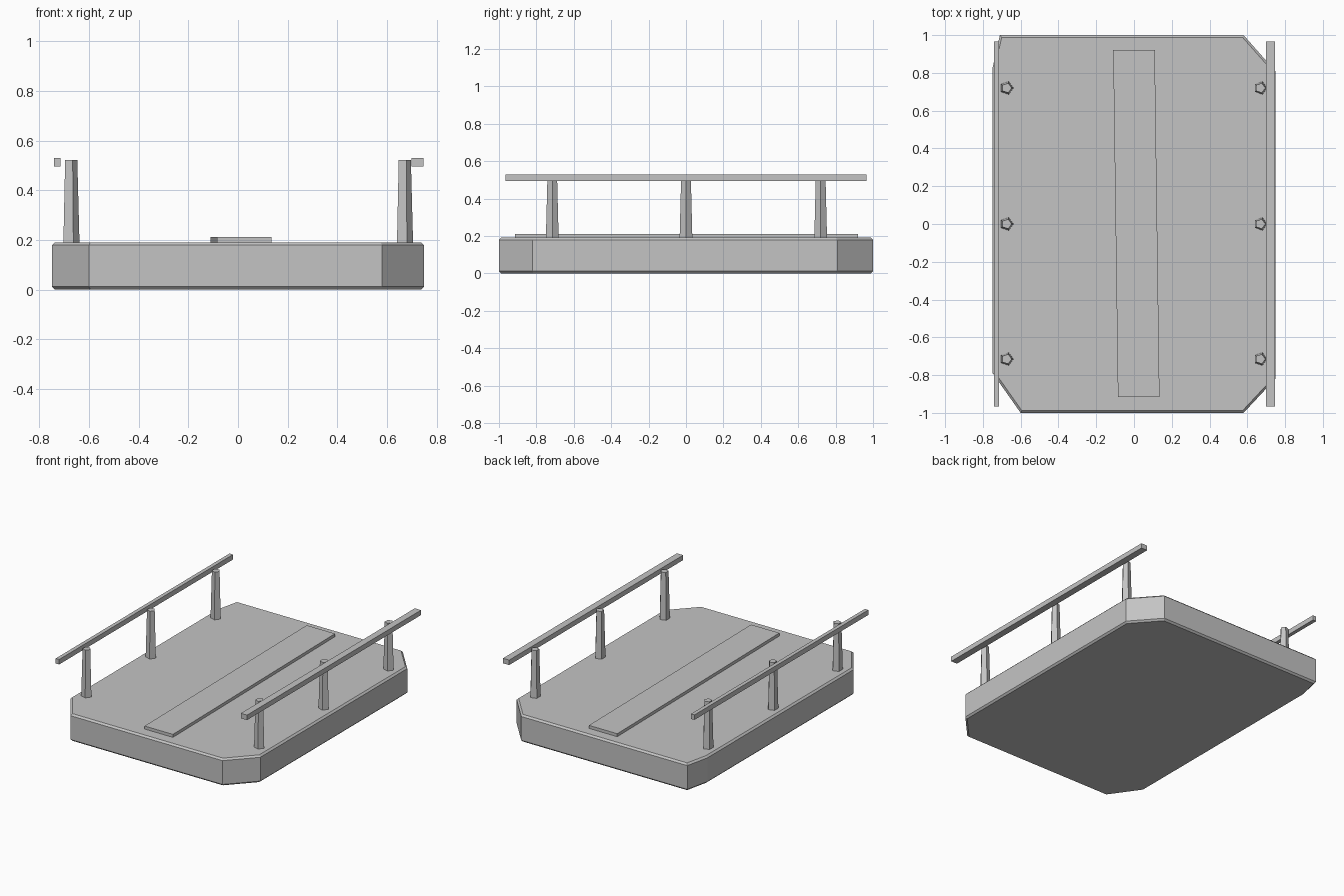
import bpy, bmesh, math

if "Cube" in bpy.data.objects:
    bpy.data.objects.remove(bpy.data.objects["Cube"])

grey = bpy.data.materials.new("plain_grey")
grey.diffuse_color = (0.55, 0.55, 0.55, 1)
grey.use_nodes = True
grey.node_tree.nodes["Principled BSDF"].inputs["Base Color"].default_value = grey.diffuse_color


def prism(name, outline, z0, z1, bevel=0):
    """Extrude a counter-clockwise outline from z0 to z1."""
    bm = bmesh.new()
    base = bm.faces.new([bm.verts.new((x, y, z0)) for x, y in outline])
    top = bmesh.ops.extrude_face_region(bm, geom=[base])["geom"]
    bmesh.ops.translate(bm, vec=(0, 0, z1 - z0),
                        verts=[v for v in top if isinstance(v, bmesh.types.BMVert)])
    bmesh.ops.recalc_face_normals(bm, faces=bm.faces)
    if bevel:
        edges = [e for e in bm.edges if abs(e.verts[0].co.z - e.verts[1].co.z) < 1e-4]
        bmesh.ops.bevel(bm, geom=edges, offset=bevel, segments=1, affect='EDGES')
    me = bpy.data.meshes.new(name)
    bm.to_mesh(me)
    bm.free()
    me.materials.append(grey)
    ob = bpy.data.objects.new(name, me)
    bpy.context.collection.objects.link(ob)
    return ob


def box(name, x0, x1, y0, y1, z0, z1):
    return prism(name, [(x0, y0), (x1, y0), (x1, y1), (x0, y1)], z0, z1)


# Deck slab with uneven cut corners
deck = [(-0.60, -1), (0.58, -1), (0.748, -0.82), (0.748, 0.81),
        (0.58, 1), (-0.71, 1), (-0.748, 0.83), (-0.748, -0.79)]
prism("deck", deck, 0.0, 0.191, 0.012)

# Raised centre plank, slightly skewed
prism("centre_plank", [(-0.085, -0.915), (0.135, -0.915), (0.11, 0.92), (-0.11, 0.92)],
      0.18, 0.212)

# Tapered five-sided posts
for side, x in (("left", -0.674), ("right", 0.669)):
    for place, y in (("front", -0.715), ("middle", 0), ("back", 0.72)):
        bpy.ops.mesh.primitive_cone_add(vertices=5, radius1=0.036, radius2=0.027,
                                        depth=0.34, location=(x, y, 0.352),
                                        rotation=(0, 0, math.radians(-90)))
        post = bpy.context.object
        post.name = f"{side}_{place}_post"
        post.data.materials.append(grey)

# Handrails
box("left_rail", -0.741, -0.714, -0.965, 0.965, 0.495, 0.53)
box("right_rail", 0.698, 0.746, -0.965, 0.965, 0.495, 0.53)
